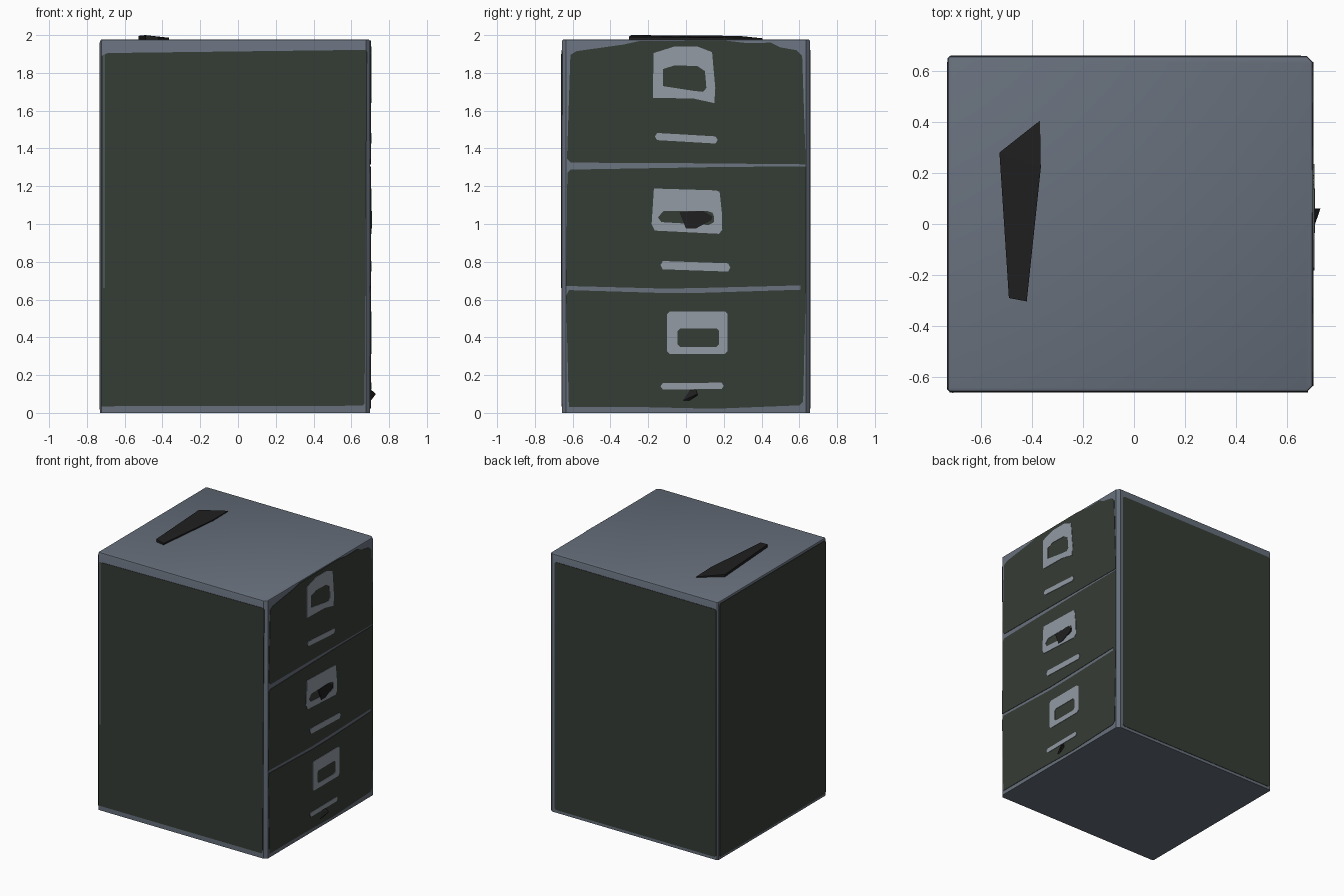
import bpy, bmesh
from mathutils import Vector

if "Cube" in bpy.data.objects:
    bpy.data.objects.remove(bpy.data.objects["Cube"])


def material(name, rgb):
    m = bpy.data.materials.new(name)
    m.diffuse_color = (*rgb, 1)
    m.use_nodes = True
    m.node_tree.nodes["Principled BSDF"].inputs["Base Color"].default_value = m.diffuse_color
    return m


SLATE = material("slate grey", (0.135, 0.160, 0.200))
GREEN = material("dark green", (0.036, 0.045, 0.036))
PALE = material("pale grey", (0.29, 0.325, 0.37))
BLACK = material("black", (0.014, 0.014, 0.014))

X0, X1, Y, TOP = -0.73, 0.70, 0.657, 1.978
# each side maps (u, v, outward distance) to a point
SIDES = {
    "right": lambda u, v, d: (X1 + d, u, v),
    "left": lambda u, v, d: (X0 - d, u, v),
    "front": lambda u, v, d: (u, -Y - d, v),
    "back": lambda u, v, d: (u, Y + d, v),
}


def finish(name, bm, mat, smooth=False):
    bmesh.ops.recalc_face_normals(bm, faces=bm.faces)
    me = bpy.data.meshes.new(name)
    bm.to_mesh(me)
    bm.free()
    me.materials.append(mat)
    ob = bpy.data.objects.new(name, me)
    bpy.context.collection.objects.link(ob)
    if smooth:
        bpy.context.view_layer.objects.active = ob
        ob.select_set(True)
        bpy.ops.object.shade_smooth_by_angle()
        ob.select_set(False)
    return ob


def plate(name, side, outline, mat, height, inner=None, base=-0.004):
    """Thin plate on a cabinet side; with an inner outline it becomes a ring."""
    bm = bmesh.new()
    put = SIDES[side]

    def loop(pts, d):
        return [bm.verts.new(put(u, v, d)) for u, v in pts]

    def bridge(a, b):
        n = len(a)
        for i in range(n):
            j = (i + 1) % n
            bm.faces.new((a[i], a[j], b[j], b[i]))

    lo, hi = loop(outline, base), loop(outline, height)
    bridge(lo, hi)
    if inner:
        ilo, ihi = loop(inner, base), loop(inner, height)
        bridge(hi, ihi)
        bridge(ihi, ilo)
        bridge(ilo, lo)
    else:
        bm.faces.new(hi)
        bm.faces.new(lo)
    return finish(name, bm, mat)


def rect(u0, v0, u1, v1, c=0.0):
    """Rectangle outline, optionally with clipped corners."""
    if not c:
        return [(u0, v0), (u1, v0), (u1, v1), (u0, v1)]
    return [(u0 + c, v0), (u1 - c, v0), (u1, v0 + c), (u1, v1 - c),
            (u1 - c, v1), (u0 + c, v1), (u0, v1 - c), (u0, v0 + c)]


def hull(name, points, mat):
    bm = bmesh.new()
    for p in points:
        bm.verts.new(p)
    res = bmesh.ops.convex_hull(bm, input=bm.verts)
    junk = [g for g in res["geom_interior"] if isinstance(g, bmesh.types.BMVert)]
    if junk:
        bmesh.ops.delete(bm, geom=junk, context="VERTS")
    return finish(name, bm, mat)


# cabinet body: clipped-corner plan, softened top rim
bm = bmesh.new()
c, s = 0.022, 0.008
plan = [(X0 + s, -Y), (X1 - c, -Y), (X1, -Y + c), (X1, Y - c),
        (X1 - c, Y), (X0 + s, Y), (X0, Y - s), (X0, -Y + s)]
floor = bm.faces.new([bm.verts.new((x, y, 0)) for x, y in plan])
ext = bmesh.ops.extrude_face_region(bm, geom=[floor], use_keep_orig=True)
bmesh.ops.translate(bm, vec=Vector((0, 0, TOP)),
                    verts=[g for g in ext["geom"] if isinstance(g, bmesh.types.BMVert)])
rim = [e for e in bm.edges if all(v.co.z > 1 for v in e.verts)]
bmesh.ops.bevel(bm, geom=rim, offset=0.012, segments=2, profile=0.5, affect="EDGES")
finish("cabinet_body", bm, SLATE, smooth=True)

# plain side panels
plate("front_panel", "front",
      [(-0.722, 0.035), (0.66, 0.038), (0.67, 0.05), (0.682, 1.91),
       (0.675, 1.922), (-0.69, 1.905), (-0.722, 1.89)], GREEN, 0.003)
plate("front_trim_line", "front", rect(-0.712, 0.66, -0.706, 1.90), SLATE, 0.004)
plate("back_panel", "back", rect(-0.718, 0.022, 0.655, 1.922, 0.012), GREEN, 0.003)
plate("left_panel", "left", rect(-0.648, 0.018, 0.635, 1.96, 0.01), GREEN, 0.003)

# drawer fronts
plate("top_drawer", "right",
      [(-0.63, 1.345), (-0.61, 1.325), (0.0, 1.322), (0.634, 1.316), (0.615, 1.89),
       (0.585, 1.92), (0.5, 1.935), (0.45, 1.96), (0.32, 1.958), (0.2, 1.972),
       (-0.25, 1.968), (-0.33, 1.95), (-0.58, 1.915), (-0.612, 1.895)],
      GREEN, 0.003, base=-0.012)
plate("middle_drawer", "right",
      [(-0.635, 0.672), (-0.1, 0.658), (0.1, 0.662), (0.605, 0.675), (0.635, 0.675),
       (0.635, 1.305), (0.2, 1.302), (-0.61, 1.288), (-0.628, 1.27)], GREEN, 0.003)
plate("bottom_drawer", "right",
      [(-0.62, 0.03), (-0.2, 0.03), (0.15, 0.022), (0.6, 0.04), (0.62, 0.06),
       (0.635, 0.675), (0.605, 0.675), (0.605, 0.652), (0.1, 0.636), (-0.1, 0.634),
       (-0.62, 0.65), (-0.635, 0.62)], GREEN, 0.003)

# label holders, one per drawer
plate("top_label_holder", "right",
      [(-0.175, 1.668), (0.04, 1.664), (0.15, 1.64), (0.155, 1.72),
       (0.138, 1.91), (0.06, 1.94), (-0.06, 1.94), (-0.172, 1.905)], PALE, 0.006,
      [(-0.122, 1.73), (0.04, 1.705), (0.09, 1.70), (0.108, 1.72),
       (0.10, 1.81), (0.06, 1.836), (-0.06, 1.84), (-0.122, 1.82)])
plate("middle_label_holder", "right",
      [(-0.165, 0.965), (0.175, 0.948), (0.192, 0.97), (0.19, 1.06),
       (0.178, 1.17), (0.16, 1.178), (-0.17, 1.188), (-0.182, 1.0)], PALE, 0.006,
      [(-0.13, 1.01), (0.12, 0.995), (0.148, 1.01), (0.148, 1.04),
       (0.14, 1.06), (0.11, 1.07), (-0.12, 1.068), (-0.148, 1.035)])
plate("bottom_label_holder", "right", rect(-0.10, 0.312, 0.22, 0.538, 0.014), PALE, 0.006,
      rect(-0.045, 0.35, 0.176, 0.447, 0.014))

# drawer pulls: start, end, height at each end, half thickness
for name, u0, u1, v0, v1, h in (("top", -0.165, 0.168, 1.463, 1.445, 0.019),
                                ("middle", -0.135, 0.235, 0.782, 0.77, 0.022),
                                ("bottom", -0.135, 0.20, 0.141, 0.143, 0.017)):
    e = 0.012
    plate(name + "_drawer_pull", "right",
          [(u0 + e, v0 - h), (u1 - e, v1 - h), (u1, v1), (u1 - e, v1 + h),
           (u0 + e, v0 + h), (u0, v0)], PALE, 0.006)

# black slab on the lid, sloping down to one edge
slab = [(-0.527, 0.28, 1.996), (-0.49, -0.29, 2.0), (-0.42, -0.303, 1.99),
        (-0.365, 0.22, 1.986), (-0.368, 0.405, 1.983)]
hull("lid_slab", slab + [(x, y, 1.972) for x, y, z in slab], BLACK)

# black latch chips on the drawer side
plate("middle_latch", "right",
      [(0.0, 0.975), (0.05, 0.975), (0.135, 1.02), (0.14, 1.04), (0.09, 1.07),
       (-0.035, 1.062)], BLACK, 0.009)
base = [(-0.038, 0.055), (0.005, 0.055), (0.06, 0.09), (0.052, 0.13), (0.01, 0.125)]
hull("bottom_latch", [(X1 - 0.004, y, z) for y, z in base] + [(0.73, 0.06, 0.10)], BLACK)
